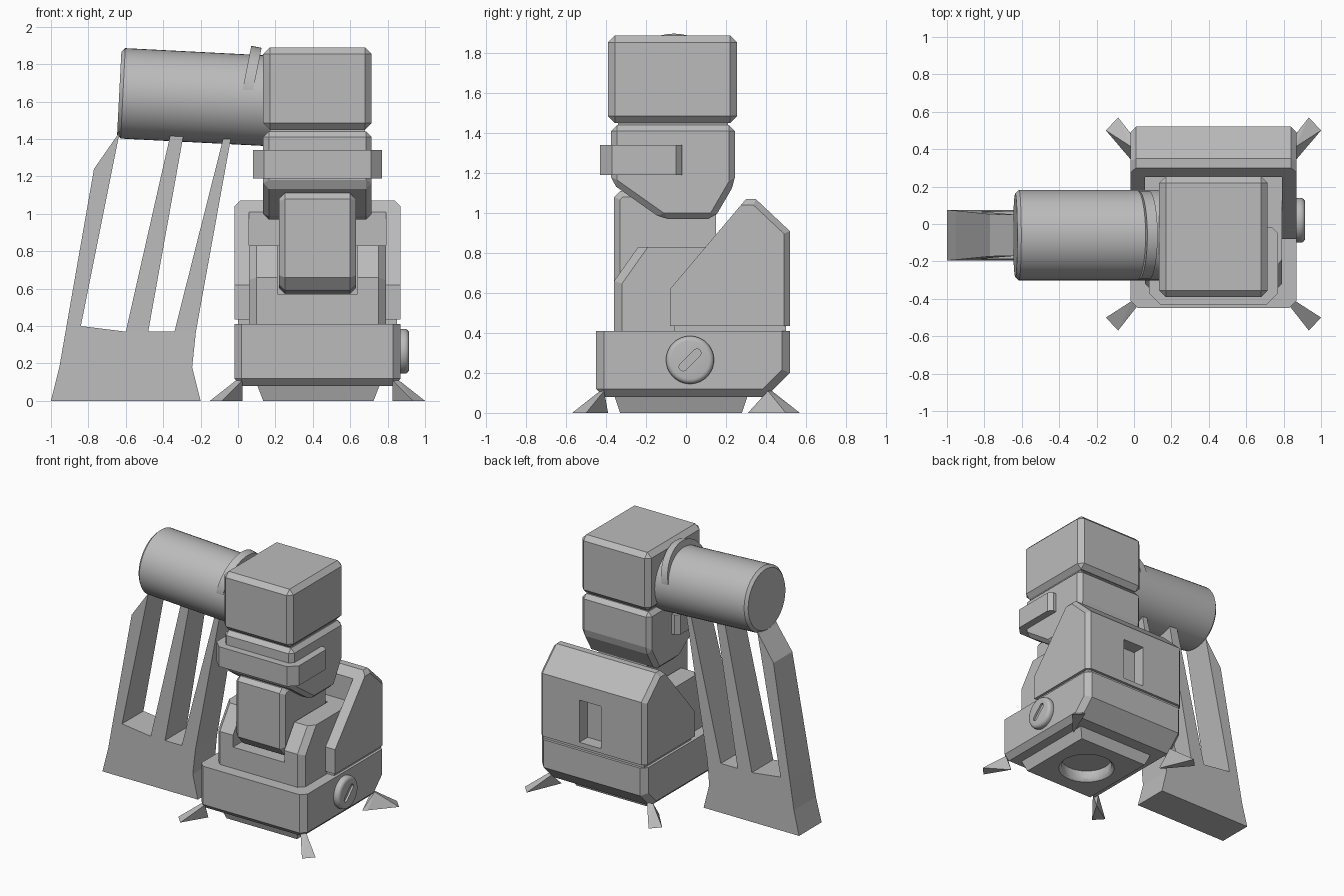
import bpy, bmesh, math
from mathutils import Vector

if "Cube" in bpy.data.objects:
    bpy.data.objects.remove(bpy.data.objects["Cube"], do_unlink=True)

grey = bpy.data.materials.new("plain grey")
grey.use_nodes = True
grey.diffuse_color = (0.5, 0.5, 0.5, 1)
grey.node_tree.nodes["Principled BSDF"].inputs["Base Color"].default_value = (0.5, 0.5, 0.5, 1)

CX = 0.425  # centre line of the main unit


def finish(name, bm, smooth=False):
    bmesh.ops.recalc_face_normals(bm, faces=bm.faces)
    mesh = bpy.data.meshes.new(name)
    bm.to_mesh(mesh)
    bm.free()
    mesh.materials.append(grey)
    ob = bpy.data.objects.new(name, mesh)
    bpy.context.scene.collection.objects.link(ob)
    if smooth:
        bpy.ops.object.select_all(action='DESELECT')
        ob.select_set(True)
        bpy.context.view_layer.objects.active = ob
        bpy.ops.object.shade_smooth_by_angle(angle=math.radians(35))
    return ob


def chamfer(bm, width, test):
    edges = [e for e in bm.edges if test(e.verts[0].co, e.verts[1].co)]
    if edges and width:
        bmesh.ops.bevel(bm, geom=edges, offset=width, segments=1,
                        affect='EDGES', clamp_overlap=True)


def prism(name, pts, axis, lo, hi, width=0, test=lambda a, b: True, taper=None):
    """Extrude a 2D outline along an axis, then chamfer the chosen edges."""
    place = {"x": lambda u, v, w: (w, u, v),
             "y": lambda u, v, w: (u, w, v),
             "z": lambda u, v, w: (u, v, w)}[axis]
    bm = bmesh.new()
    rings = [[bm.verts.new(place(u, v, w)) for u, v in pts] for w in (lo, hi)]
    bm.faces.new(rings[0])
    bm.faces.new(rings[1])
    for i in range(len(pts)):
        j = (i + 1) % len(pts)
        bm.faces.new((rings[0][i], rings[0][j], rings[1][j], rings[1][i]))
    bmesh.ops.recalc_face_normals(bm, faces=bm.faces)
    if taper:
        for v in bm.verts:
            taper(v.co)
    chamfer(bm, width, test)
    return finish(name, bm)


def box(name, lo, hi, width=0, test=lambda a, b: True):
    outline = [(lo[0], lo[1]), (hi[0], lo[1]), (hi[0], hi[1]), (lo[0], hi[1])]
    return prism(name, outline, "z", lo[2], hi[2], width, test)


def tube(name, start, end, r0, r1=None, width=0, segments=1, both=False):
    """Round bar between two points, with rounded rims on request."""
    p, q = Vector(start), Vector(end)
    bm = bmesh.new()
    bmesh.ops.create_cone(bm, cap_ends=True, segments=48, radius1=r0,
                          radius2=r0 if r1 is None else r1, depth=(q - p).length)
    if width:
        rims = [e for e in bm.edges if abs(e.verts[0].co.z - e.verts[1].co.z) < 1e-5
                and (both or e.verts[0].co.z < 0)]
        bmesh.ops.bevel(bm, geom=rims, offset=width, segments=segments,
                        profile=0.5, affect='EDGES')
    rot = (q - p).to_track_quat('Z', 'Y').to_matrix().to_4x4()
    bm.transform(rot)
    bmesh.ops.translate(bm, verts=bm.verts, vec=(p + q) / 2)
    return finish(name, bm, smooth=True)


def cut(ob, cutter):
    mod = ob.modifiers.new("cut", 'BOOLEAN')
    mod.operation = 'DIFFERENCE'
    mod.solver = 'EXACT'
    mod.object = cutter
    bpy.context.view_layer.update()
    bpy.context.view_layer.objects.active = ob
    bpy.ops.object.modifier_apply(modifier=mod.name)
    bpy.data.objects.remove(cutter, do_unlink=True)


def upright(a, b):
    return abs(a.x - b.x) < 1e-4 and abs(a.y - b.y) < 1e-4


# Base with cut-away rear underside
prism("base", [(-0.45, 0.08), (-0.45, 0.41), (0.52, 0.41), (0.52, 0.2), (0.4, 0.08)],
      "x", -0.02, 0.87, 0.04,
      lambda a, b: min(a.z, b.z) < 0.4 and not (a.y > 0.3 and b.y > 0.3 and abs(a.x - b.x) > 0.1))


# Socket plate under the base
def narrow_bottom(co):
    if co.z < 0.01:
        co.x += 0.035 if co.x < CX else -0.035
        co.y += 0.03 if co.y < 0 else -0.03


plate = prism("socket_plate", [(0.1, -0.36), (0.76, -0.36), (0.76, 0.31), (0.1, 0.31)],
              "z", 0, 0.09, 0.04, upright, narrow_bottom)
cut(plate, tube("bore_cutter", (CX, -0.025, -0.02), (CX, -0.025, 0.2), 0.18))
cut(plate, tube("rim_cutter", (CX, -0.025, -0.01), (CX, -0.025, 0.03), 0.21, 0.17))

# Four splayed feet
for sx, side in ((-1, "right"), (1, "left")):
    for sy, end, inner in ((-1, "front", 0.41), (1, "rear", 0.33)):
        bm = bmesh.new()
        for d, y, z in ((0.575, 0.5, 0), (0.51, 0.57, 0), (0.43, inner, 0),
                        (0.4, inner - 0.02, 0), (0.435, 0.41, 0.11), (0.4, 0.43, 0.11)):
            bm.verts.new((CX + sx * d, sy * y, z))
        bmesh.ops.convex_hull(bm, input=bm.verts)
        finish(end + "_" + side + "_foot", bm)

# Side knob with a diagonal slot
knob = tube("side_knob", (0.85, 0.02, 0.265), (0.915, 0.02, 0.265), 0.12,
            width=0.025, segments=4, both=True)
slot = []
for i in range(12):
    t = math.pi * (i if i < 6 else i - 1 / 6) / 5.5
    t = math.pi * (i % 6) / 5 + (math.pi if i > 5 else 0)
    u = 0.02 * math.sin(t) + 0
    v = 0.02 * math.cos(t)
    w = v + 0
    along = (0.05 if i < 6 else -0.05) + u
    slot.append((0.02 + (along - w) * 0.707, 0.265 + (along + w) * 0.707))
cut(knob, prism("slot_cutter", slot, "x", 0.9, 0.95))

# Rear housing: sloped shell with open pocket and back recess
box("seam", (0, -0.06, 0.4), (0.85, 0.5, 0.45))
housing = prism("rear_housing", [(-0.08, 0.435), (-0.08, 0.62), (0.3, 1.07), (0.35, 1.07),
                                 (0.52, 0.91), (0.52, 0.435)],
                "x", -0.02, 0.87, 0.03,
                lambda a, b: abs(a.x - b.x) < 1e-4 and min(a.y, b.y) > 0.25
                and max(a.z, b.z) > 0.5)
cut(housing, box("pocket_cutter", (0.06, -0.3, 0.3), (0.79, 0.25, 1.2)))
cut(housing, box("recess_cutter", (0.35, 0.42, 0.47), (0.53, 0.6, 0.79)))

# Front body with a notch for the arm
body = prism("front_body", [(-0.36, 0.4), (-0.36, 0.66), (-0.24, 0.83), (0.25, 0.83), (0.25, 0.4)],
             "x", 0.06, 0.79, 0.04,
             lambda a, b: abs(a.x - b.x) < 1e-4 and max(a.y, b.y) < -0.2)
cut(body, box("notch_cutter", (0.21, -0.5, 0.57), (0.64, 0.16, 1)))

# Upright arm
prism("arm", [(-0.36, 0.66), (-0.36, 1.08), (-0.33, 1.11), (0.15, 1.11), (0.15, 0.575), (-0.3, 0.59)],
      "x", 0.22, 0.63, 0.03, lambda a, b: abs(a.x - b.x) < 1e-4 and min(a.y, b.y) < -0.2)

# Neck, wrapping band and head
prism("neck", [(-0.375, 1.15), (-0.375, 1.44), (0.245, 1.44), (0.245, 1.15), (0.14, 0.97), (-0.12, 0.97)],
      "x", 0.135, 0.715, 0.03)
prism("neck_band", [(0.08, -0.05), (0.08, -0.37), (0.14, -0.43), (0.71, -0.43), (0.77, -0.37),
                    (0.77, -0.05), (0.74, -0.02), (0.11, -0.02)], "z", 1.19, 1.34)
box("neck_joint", (0.17, -0.34, 1.42), (0.68, 0.21, 1.48))
box("head", (0.135, -0.39, 1.45), (0.715, 0.255, 1.89), 0.035)

# Barrel and its offset collar
tube("barrel", (-0.635, -0.06, 1.645), (0.3, -0.06, 1.597), 0.242, width=0.02)
tube("barrel_collar", (0.025, -0.06, 1.667), (0.08, -0.06, 1.656), 0.236)


# Barrel stand: flared foot block and three leaning struts
def slim_with_height(co):
    half = 0.135 - 0.025 * min(co.z, 1.4) / 1.4
    co.y = -0.06 + (half if co.y > -0.06 else -half)


stand = {
    "stand_foot": [(-1, 0), (-0.2, 0), (-0.245, 0.18), (-0.225, 0.37), (-0.34, 0.37),
                   (-0.48, 0.37), (-0.6, 0.37), (-0.84, 0.4), (-0.917, 0.4), (-0.955, 0.18)],
    "outer_strut": [(-0.917, 0.4), (-0.84, 0.4), (-0.63, 1.45), (-0.645, 1.42), (-0.77, 1.24)],
    "middle_strut": [(-0.6, 0.37), (-0.48, 0.37), (-0.29, 1.43), (-0.36, 1.43)],
    "inner_strut": [(-0.34, 0.37), (-0.225, 0.37), (-0.035, 1.42), (-0.075, 1.42)],
}
for name, outline in stand.items():
    prism(name, outline, "y", -0.195, 0.075, taper=slim_with_height)
